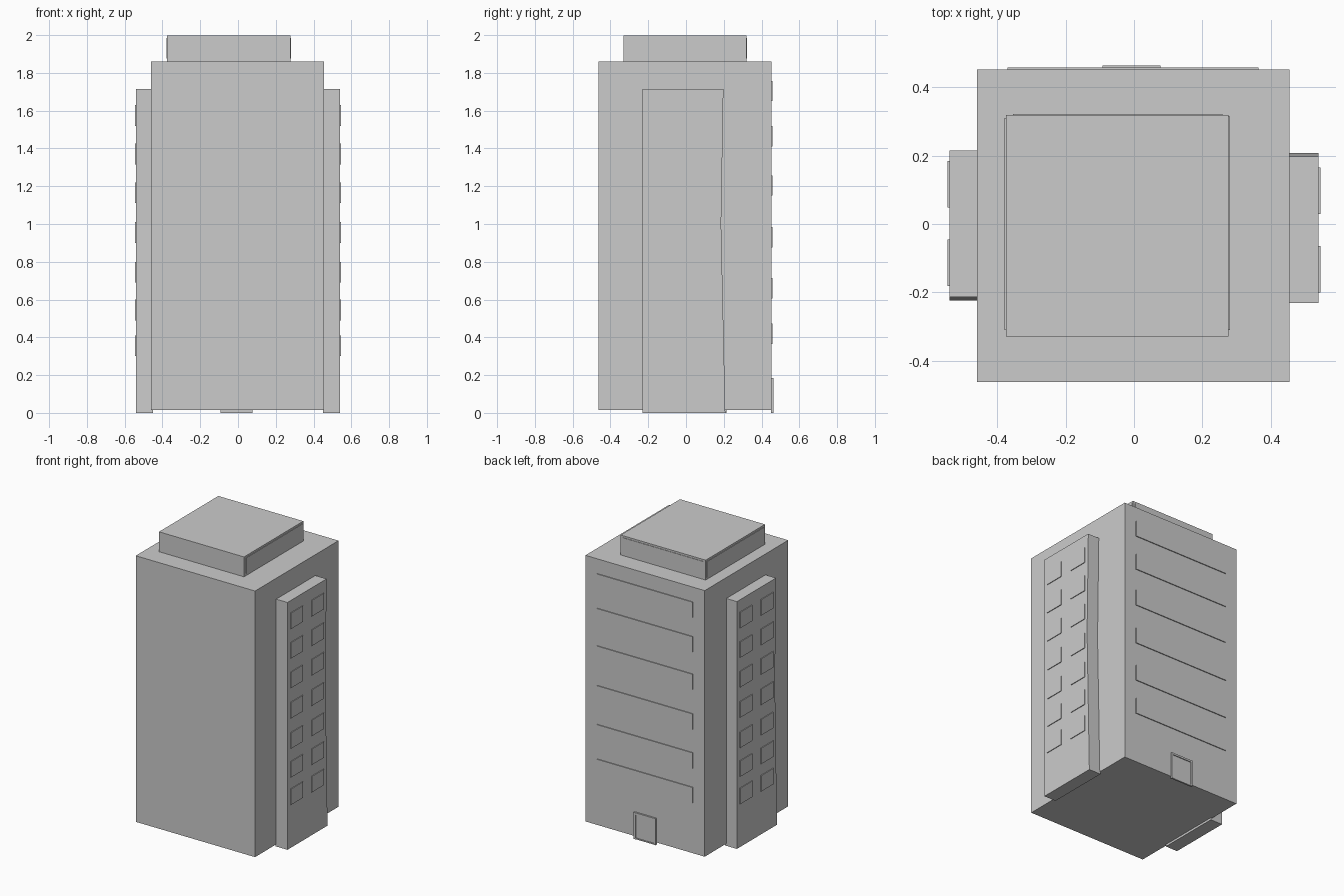
import bpy, bmesh

if "Cube" in bpy.data.objects:
    bpy.data.objects.remove(bpy.data.objects["Cube"])


def mesh_object(name, bm):
    bmesh.ops.recalc_face_normals(bm, faces=bm.faces)
    me = bpy.data.meshes.new(name)
    bm.to_mesh(me)
    bm.free()
    ob = bpy.data.objects.new(name, me)
    bpy.context.collection.objects.link(ob)
    return ob


def box(name, x, y, z):
    bm = bmesh.new()
    for v in bmesh.ops.create_cube(bm, size=1)["verts"]:
        v.co = [lo + (c + 0.5) * (hi - lo) for c, (lo, hi) in zip(v.co, (x, y, z))]
    return mesh_object(name, bm)


def prism(name, outline, x0, x1):
    """Extrude a (y, z) outline from x0 to x1."""
    bm = bmesh.new()
    face = bm.faces.new([bm.verts.new((x0, y, z)) for y, z in outline])
    ext = bmesh.ops.extrude_face_region(bm, geom=[face])["geom"]
    for v in ext:
        if isinstance(v, bmesh.types.BMVert):
            v.co.x = x1
    return mesh_object(name, bm)


# Main tower and rooftop block
box("tower", (-0.46, 0.455), (-0.463, 0.452), (0.015, 1.86))
box("roof_block", (-0.375, 0.277), (-0.33, 0.32), (1.86, 1.998))

# Shallow panels on three sides of the rooftop block
box("roof_panel_right", (0.276, 0.281), (-0.31, 0.315), (1.875, 1.985))
box("roof_panel_left", (-0.379, -0.374), (-0.31, 0.31), (1.875, 1.985))
box("roof_panel_back", (-0.355, 0.26), (0.319, 0.323), (1.875, 1.985))

# Side wings with slightly uneven edge; the left one is the right one turned round
CY = -0.008
wing = [(-0.231, 0), (0.208, 0), (0.186, 1.0), (0.198, 1.715), (-0.231, 1.715)]
rows = [0.30, 0.49, 0.69, 0.90, 1.11, 1.315, 1.52]
for side, s in (("right", 1), ("left", -1)):
    turn = lambda y: CY + s * (y - CY)
    prism(f"wing_{side}", [(turn(y), z) for y, z in wing], s * 0.45, s * 0.541)
    # Two columns of windows on each wing
    for r, z in enumerate(rows):
        for c, (a, b) in enumerate(((-0.20, -0.065), (0.03, 0.165))):
            box(f"window_{side}_{r}_{c}", sorted((s * 0.54, s * 0.546)),
                sorted((turn(a), turn(b))), (z, z + 0.11))

# Long window bands on the entrance side
for i, z in enumerate((0.365, 0.605, 0.875, 1.15, 1.41, 1.65)):
    box(f"window_band_{i}", (-0.37, 0.365), (0.451, 0.458), (z, z + 0.108))

# Door with raised frame
box("door", (-0.08, 0.065), (0.451, 0.458), (0.005, 0.172))
box("door_jamb_left", (-0.092, -0.079), (0.451, 0.464), (0.0, 0.184))
box("door_jamb_right", (0.064, 0.077), (0.451, 0.464), (0.0, 0.184))
box("door_lintel", (-0.079, 0.064), (0.451, 0.464), (0.171, 0.184))
box("door_sill", (-0.079, 0.064), (0.451, 0.462), (0.0, 0.008))
